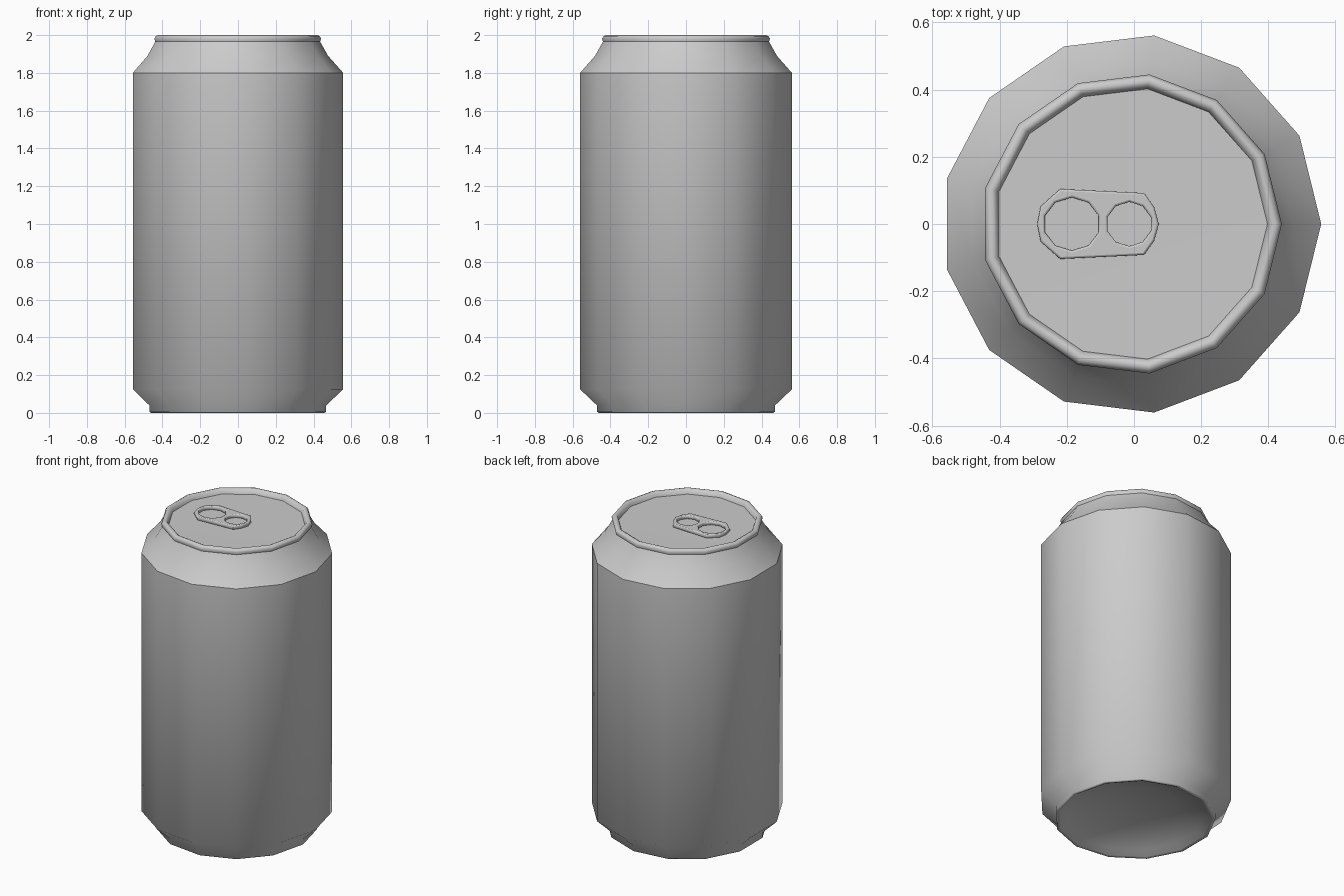
import bpy, bmesh
from math import cos, sin, pi, radians

if "Cube" in bpy.data.objects:
    bpy.data.objects.remove(bpy.data.objects["Cube"])

SIDES, CX = 13, -0.008


def lathe(name, profile, sharp=()):
    """Spin (radius, z) points around the can axis; radius 0 closes to a pole."""
    bm = bmesh.new()
    rings = []
    for r, z in profile:
        n = SIDES if r > 0 else 1
        rings.append([bm.verts.new((CX + r * cos(2 * pi * i / SIDES),
                                    r * sin(2 * pi * i / SIDES), z)) for i in range(n)])
    for a, b in zip(rings, rings[1:]):
        for i in range(SIDES):
            j = (i + 1) % SIDES
            quad = [a[i % len(a)], a[j % len(a)], b[j % len(b)], b[i % len(b)]]
            bm.faces.new(list(dict.fromkeys(quad))).smooth = True
    for k in sharp:
        for i in range(SIDES):
            bm.edges.get((rings[k][i], rings[k][(i + 1) % SIDES])).smooth = False
    bmesh.ops.recalc_face_normals(bm, faces=bm.faces)
    mesh = bpy.data.meshes.new(name)
    bm.to_mesh(mesh)
    bm.free()
    obj = bpy.data.objects.new(name, mesh)
    bpy.context.collection.objects.link(obj)
    return obj


# Can shell: domed underside, foot, wall, neck, rim and recessed lid
lathe("can_body", [
    (0, 0.10), (0.25, 0.08), (0.41, 0.03), (0.45, 0.005), (0.465, 0), (0.475, 0.006),
    (0.475, 0.04), (0.565, 0.125), (0.565, 1.795), (0.565, 1.8),
    (0.485, 1.89), (0.443, 1.965), (0.448, 1.982), (0.44, 1.995), (0.427, 2.0),
    (0.413, 1.993), (0.405, 1.968), (0, 1.965)], sharp=(9, 11, 16))


def ellipse(cx, rx, ry, n):
    return [(cx + rx * cos(2 * pi * (i + .5) / n), ry * sin(2 * pi * (i + .5) / n))
            for i in range(n)]


# Pull tab: outline with two finger holes, extruded with a small bevel
half = [(0.06, 0.05), (0.03, 0.092), (-0.22, 0.104), (-0.278, 0.052)]
outline = [(0.074, 0)] + half + [(-0.288, 0)] + [(x, -y) for x, y in reversed(half)]
curve = bpy.data.curves.new("pull_tab", 'CURVE')
curve.dimensions = '2D'
curve.fill_mode = 'BOTH'
curve.extrude = 0.006
curve.bevel_depth = 0.006
curve.bevel_resolution = 1
curve.offset = -0.006
for pts in (outline, ellipse(-0.185, 0.084, 0.079, 10), ellipse(-0.014, 0.068, 0.066, 10)):
    spline = curve.splines.new('POLY')
    spline.points.add(len(pts) - 1)
    for p, (x, y) in zip(spline.points, pts):
        p.co = (x, y, 0, 1)
    spline.use_cyclic_u = True
tab = bpy.data.objects.new("pull_tab", curve)
tab.location.z = 1.977
bpy.context.collection.objects.link(tab)
bpy.context.view_layer.objects.active = tab
tab.select_set(True)
bpy.ops.object.convert(target='MESH')
bpy.ops.object.shade_smooth_by_angle(angle=radians(46))
